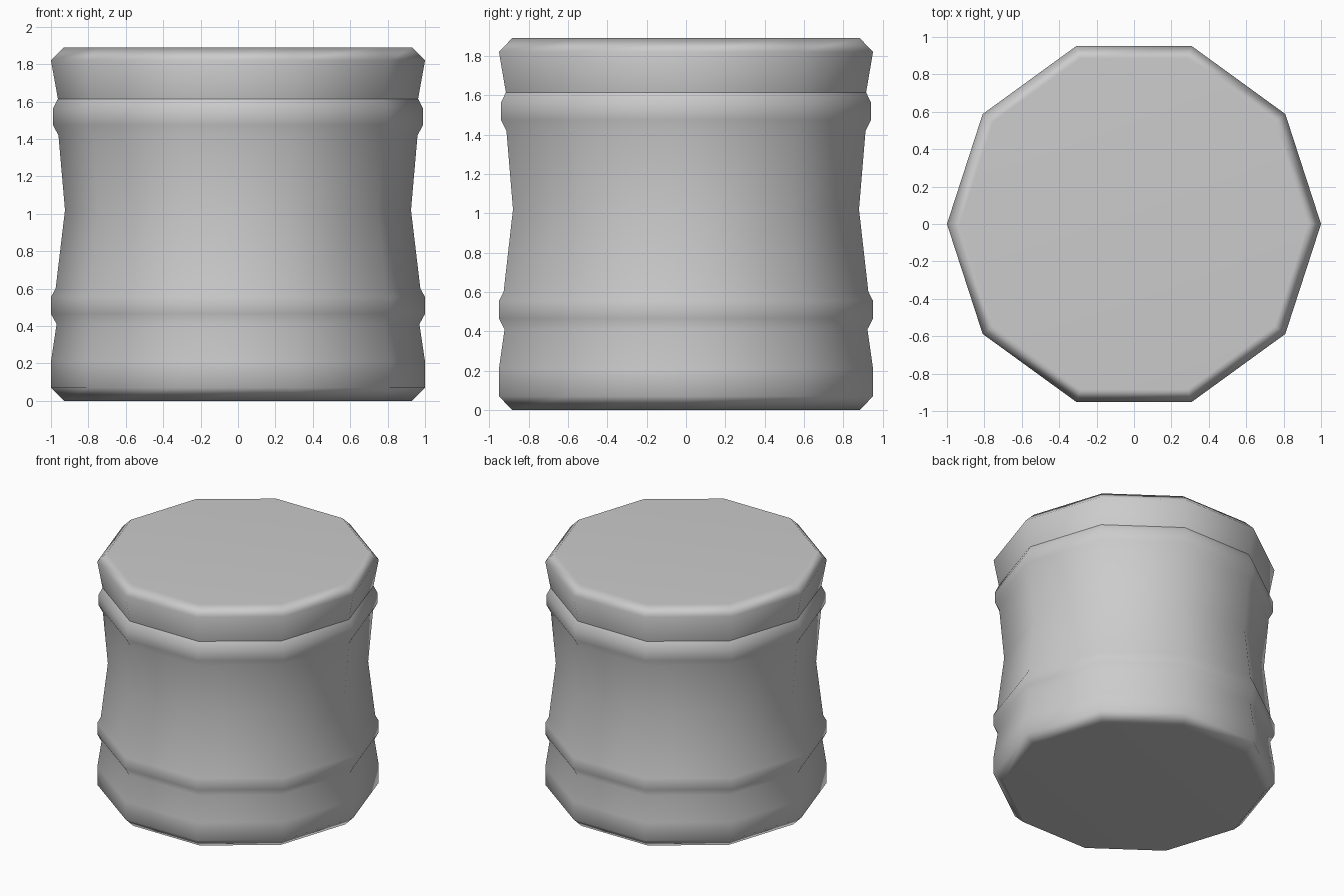
import bpy, bmesh
from math import cos, sin, tau

if "Cube" in bpy.data.objects:
    bpy.data.objects.remove(bpy.data.objects["Cube"])

SIDES = 10


def turned_part(name, profile, cap_bottom=False, cap_top=False):
    """Revolve a (radius, height) profile into a ten-sided smooth shell."""
    bm = bmesh.new()
    rings = [[bm.verts.new((r * cos(tau * i / SIDES), r * sin(tau * i / SIDES), z))
              for i in range(SIDES)] for r, z in profile]
    for low, high in zip(rings, rings[1:]):
        for i in range(SIDES):
            j = (i + 1) % SIDES
            bm.faces.new((low[i], low[j], high[j], high[i]))
    if cap_bottom:
        bm.faces.new(rings[0][::-1])
    if cap_top:
        bm.faces.new(rings[-1])
    for f in bm.faces:
        f.smooth = True
    mesh = bpy.data.meshes.new(name)
    bm.to_mesh(mesh)
    bm.free()
    obj = bpy.data.objects.new(name, mesh)
    bpy.context.collection.objects.link(obj)
    # Keeps the flat ends flat and blends the chamfers
    obj.modifiers.new("weighted_normals", 'WEIGHTED_NORMAL')
    return obj


# Waisted body: chamfered foot, lower band, narrow waist, upper band
turned_part("body", [
    (0.93, 0.0), (1.0, 0.07), (1.0, 0.21), (0.97, 0.41),
    (1.0, 0.465), (1.0, 0.555), (0.975, 0.60),
    (0.925, 1.02),
    (0.96, 1.42), (0.99, 1.475), (0.99, 1.56), (0.963, 1.615),
], cap_bottom=True)

# Flared lid with a chamfered rim, meeting the body at a crisp seam
turned_part("lid", [(0.963, 1.615), (1.0, 1.82), (0.93, 1.89)], cap_top=True)
